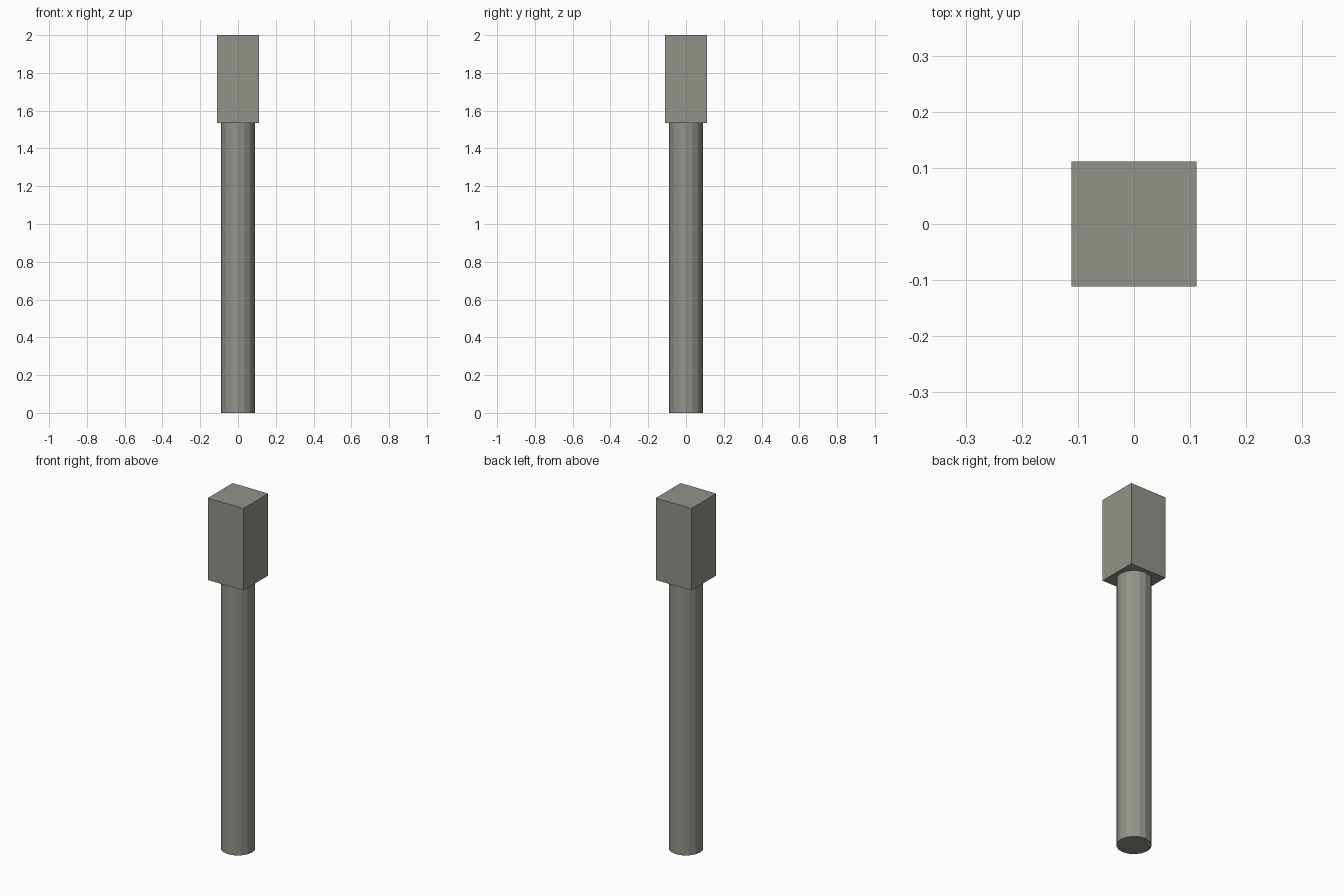
import bpy

cube = bpy.data.objects.get("Cube")
if cube:
    bpy.data.objects.remove(cube, do_unlink=True)

HEIGHT = 2.0
HEAD_BASE = 1.535
HEAD_WIDTH = 0.223
SHAFT_RADIUS = 0.089

# Single warm grey material
grey = bpy.data.materials.new("warm_grey")
grey.use_nodes = True
colour = (0.29, 0.285, 0.25, 1)
grey.diffuse_color = colour
grey.node_tree.nodes["Principled BSDF"].inputs["Base Color"].default_value = colour


def finish(name):
    obj = bpy.context.object
    obj.name = name
    obj.data.materials.append(grey)
    return obj


# Faceted round shaft
bpy.ops.mesh.primitive_cylinder_add(vertices=16, radius=SHAFT_RADIUS, depth=HEAD_BASE,
                                    location=(0, 0, HEAD_BASE / 2))
finish("shaft")

# Square block on top
bpy.ops.mesh.primitive_cube_add(size=1, location=(0, 0, (HEIGHT + HEAD_BASE) / 2))
head = finish("head_block")
head.scale = (HEAD_WIDTH, HEAD_WIDTH, HEIGHT - HEAD_BASE)
bpy.ops.object.transform_apply(location=False, rotation=False, scale=True)
